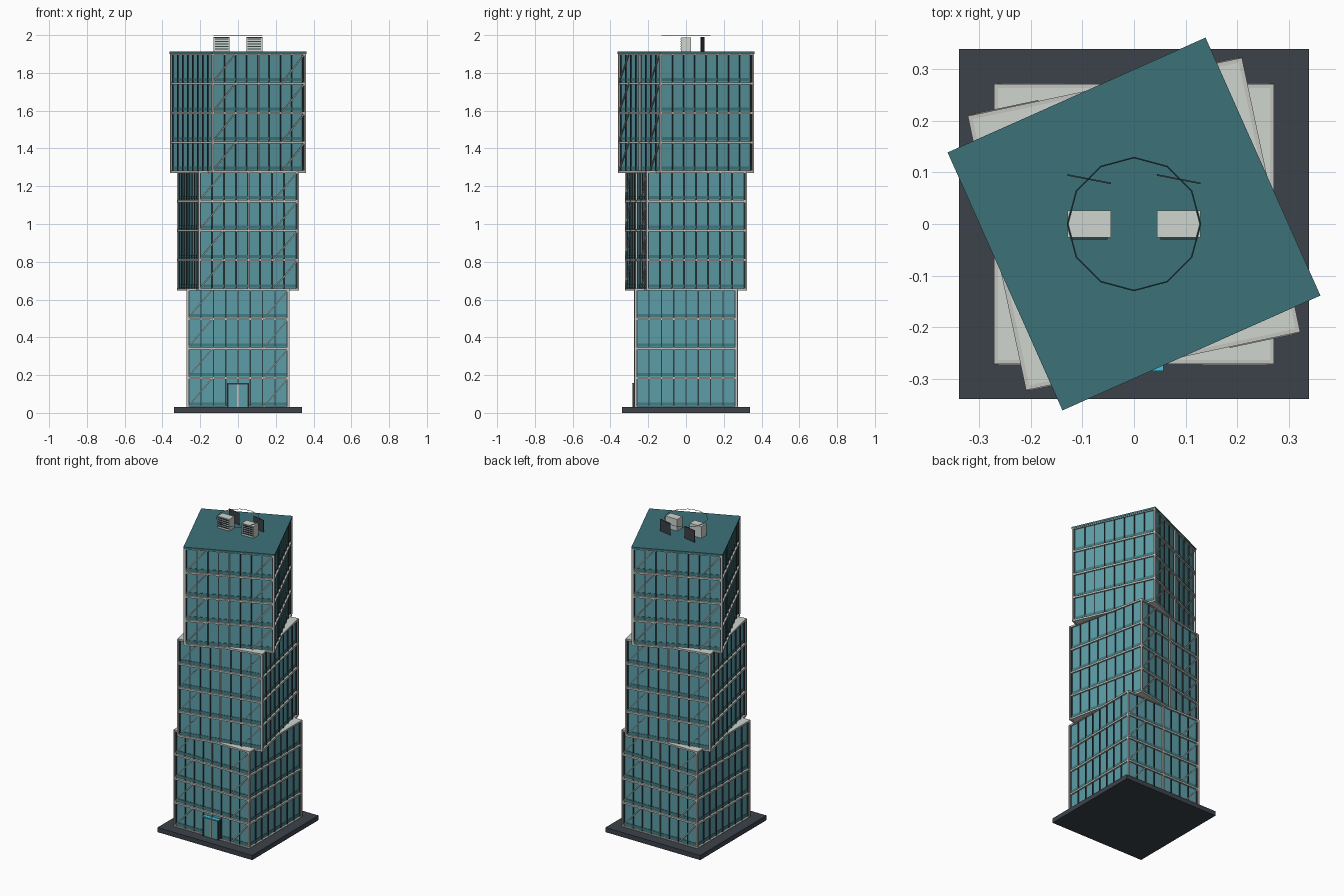
import bpy, bmesh, math
from mathutils import Matrix, Vector

if "Cube" in bpy.data.objects:
    bpy.data.objects.remove(bpy.data.objects["Cube"])


def mat(name, r, g, b):
    m = bpy.data.materials.new(name)
    m.diffuse_color = (r, g, b, 1)
    m.use_nodes = True
    m.node_tree.nodes["Principled BSDF"].inputs["Base Color"].default_value = m.diffuse_color
    return m


GLASS = mat("glass", 0.11, 0.34, 0.39)
DARK = mat("dark_metal", 0.03, 0.05, 0.06)
SPANDREL = mat("spandrel_teal", 0.05, 0.2, 0.22)
PALE = mat("pale_concrete", 0.62, 0.66, 0.62)
STEEL = mat("pale_steel", 0.55, 0.55, 0.52)
PLINTH = mat("plinth_grey", 0.045, 0.055, 0.07)
ROOF = mat("roof_teal", 0.045, 0.17, 0.19)
CYAN = mat("cyan", 0.05, 0.55, 0.7)


class Part:
    """Collects boxes and bars into one named object."""

    def __init__(self, name, material, angle=0.0):
        self.name, self.material, self.angle = name, material, angle
        self.bm = bmesh.new()

    def box(self, x0, x1, y0, y1, z0, z1, turn=Matrix()):
        c = Vector(((x0 + x1) / 2, (y0 + y1) / 2, (z0 + z1) / 2))
        m = Matrix.Translation(c) @ Matrix.Diagonal((x1 - x0, y1 - y0, z1 - z0, 1))
        bmesh.ops.create_cube(self.bm, size=1, matrix=turn @ m)

    def bar(self, a, b, w, turn=Matrix()):
        a, b = Vector(a), Vector(b)
        d = b - a
        rot = d.to_track_quat('Z', 'Y').to_matrix().to_4x4()
        m = Matrix.Translation((a + b) / 2) @ rot @ Matrix.Diagonal((w, w, d.length, 1))
        bmesh.ops.create_cube(self.bm, size=1, matrix=turn @ m)

    def done(self):
        me = bpy.data.meshes.new(self.name)
        self.bm.to_mesh(me)
        self.bm.free()
        me.materials.append(self.material)
        ob = bpy.data.objects.new(self.name, me)
        ob.rotation_euler.z = self.angle
        bpy.context.collection.objects.link(ob)


def single(name, material, *dims, angle=0.0):
    p = Part(name, material, angle)
    p.box(*dims)
    p.done()


# Plinth
single("plinth", PLINTH, -0.34, 0.34, -0.34, 0.34, 0, 0.03)

BASE, STOREY, FLOORS, BAYS = 0.03, 0.156, 4, 8
G, H = 0.26, 0.268          # glass half width, frame half width
SIDES = [Matrix.Rotation(math.radians(a), 4, 'Z') for a in (0, 90, 180, 270)]

# Three stacked blocks, each turned 12 degrees further
for k, label in enumerate(("lower", "middle", "upper")):
    ang = math.radians(12 * k)
    zb = BASE + k * FLOORS * STOREY
    zt = zb + FLOORS * STOREY
    glass = Part(label + "_glass", GLASS, ang)
    plates = Part(label + "_floor_plates", PALE, ang)
    bands = Part(label + "_spandrels", SPANDREL, ang)
    mullions = Part(label + "_mullions", DARK, ang)
    rails = Part(label + "_floor_rails", STEEL, ang)
    frame = Part(label + "_brace_frame", STEEL, ang)
    for i in range(FLOORS + 1):
        z = zb + i * STOREY
        if i < FLOORS or k < 2:
            plates.box(-0.264, 0.264, -0.264, 0.264, z - 0.005, z + 0.004)
        for s in SIDES:
            rails.box(-H - 0.004, H + 0.004, -H - 0.004, -H + 0.005, z - 0.007, z + 0.004, s)
        if i == FLOORS:
            break
        for s in SIDES:
            glass.box(-G, G, -G, -G + 0.004, z, z + STOREY, s)
            bands.box(-G, G, -G - 0.003, -G + 0.003, z + 0.01, z + 0.026, s)
            for j in range(BAYS + 1):
                x = -G + 2 * G * j / BAYS
                mullions.box(x - 0.003, x + 0.003, -G - 0.006, -G + 0.004,
                             z + 0.004, z + STOREY - 0.005, s)
        # Diagonal braces in the outer quarters of front and back
        for s in SIDES[::2]:
            for x in (-H, H / 2):
                frame.bar((x, -H - 0.003, z), (x + H / 2, -H - 0.003, z + STOREY), 0.006, s)
    # Corner posts and the centre post of front and back
    for s in SIDES:
        frame.bar((-H, -H, zb), (-H, -H, zt), 0.01, s)
    for s in SIDES[::2]:
        frame.bar((0, -H - 0.002, zb), (0, -H - 0.002, zt), 0.007, s)
    for p in (glass, plates, bands, mullions, rails, frame):
        p.done()

# Entrance
leaves = Part("door_leaves", GLASS)
for s in (-1, 1):
    a, b = sorted((s * 0.004, s * 0.05))
    leaves.box(a, b, -0.279, -0.262, 0.03, 0.15)
leaves.done()
door = Part("door_frame", DARK)
for x in (-0.053, 0.053):
    door.box(x - 0.004, x + 0.004, -0.283, -0.26, 0.03, 0.155)
door.box(-0.057, 0.057, -0.283, -0.26, 0.149, 0.155)
door.done()
single("door_centre_post", STEEL, -0.004, 0.004, -0.282, -0.262, 0.03, 0.15)
single("door_canopy", CYAN, -0.057, 0.057, -0.285, -0.26, 0.155, 0.159)

# Roof slab
zr = 1.912
single("roof_slab", ROOF, -0.274, 0.274, -0.274, 0.274, 1.9, zr, angle=math.radians(24))

# Cooling units with louvres and a screen behind each
units = Part("cooling_units", PALE)
louvres = Part("unit_louvres", DARK)
screens = Part("roof_screens", PLINTH)
for x in (-0.087, 0.087):
    units.box(x - 0.042, x + 0.042, -0.026, 0.026, zr, 1.988)
    for j in range(5):
        z = zr + 0.012 + j * 0.013
        louvres.box(x - 0.036, x + 0.036, -0.030, -0.024, z, z + 0.006)
    turn = Matrix.Translation((x, 0.087, 0)) @ Matrix.Rotation(math.radians(-11), 4, 'Z')
    screens.box(-0.043, 0.043, -0.0015, 0.0015, zr, 1.99, turn)
for p in (units, louvres, screens):
    p.done()

# Thin twelve-sided ring above the roof
bpy.ops.mesh.primitive_torus_add(major_segments=12, minor_segments=4, major_radius=0.129,
                                 minor_radius=0.0015, location=(0, 0, 1.9985))
ring = bpy.context.object
ring.name = "roof_ring"
ring.data.materials.append(ROOF)
